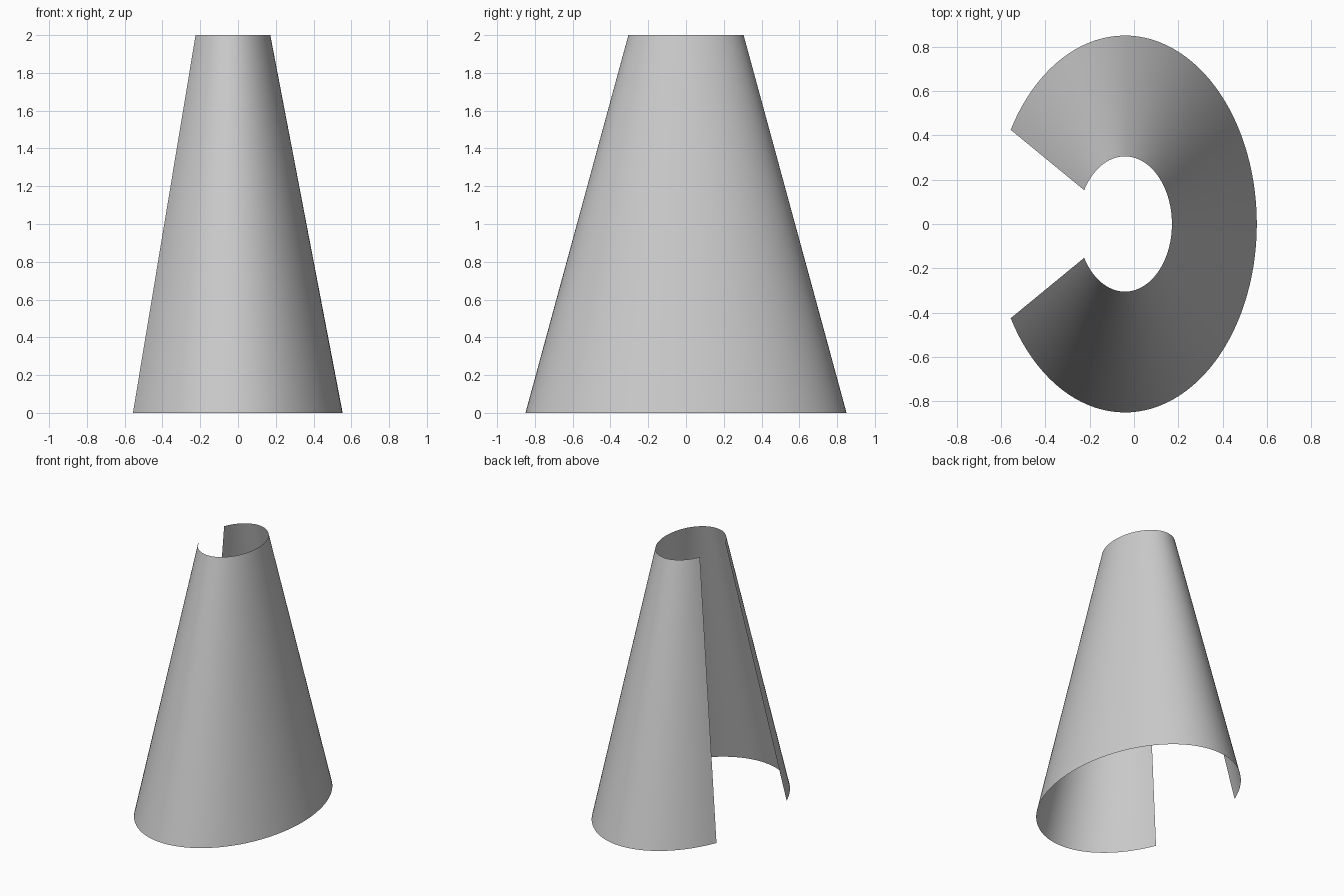
import bpy, bmesh, math

if "Cube" in bpy.data.objects:
    bpy.data.objects.remove(bpy.data.objects["Cube"])

ARC = math.radians(150)   # half sweep; the gap faces -x
SEGS, ROWS = 96, 12
CX = -0.041               # axis of the elliptical section


def section(bm, t):
    """One open elliptical ring, t = 0 at the base and 1 at the top."""
    rx = 0.595 + (0.212 - 0.595) * t
    ry = 0.85 + (0.305 - 0.85) * t
    ring = []
    for i in range(SEGS + 1):
        a = -ARC + 2 * ARC * i / SEGS
        ring.append(bm.verts.new((CX + rx * math.cos(a), ry * math.sin(a), 2 * t)))
    return ring


# Tapered open shell lofted through the sections
bm = bmesh.new()
rings = [section(bm, r / ROWS) for r in range(ROWS + 1)]
for lo, hi in zip(rings, rings[1:]):
    for i in range(SEGS):
        bm.faces.new((lo[i], lo[i + 1], hi[i + 1], hi[i])).smooth = True

mesh = bpy.data.meshes.new("tapered_shell")
bm.to_mesh(mesh)
bm.free()
shell = bpy.data.objects.new("tapered_shell", mesh)
bpy.context.collection.objects.link(shell)
